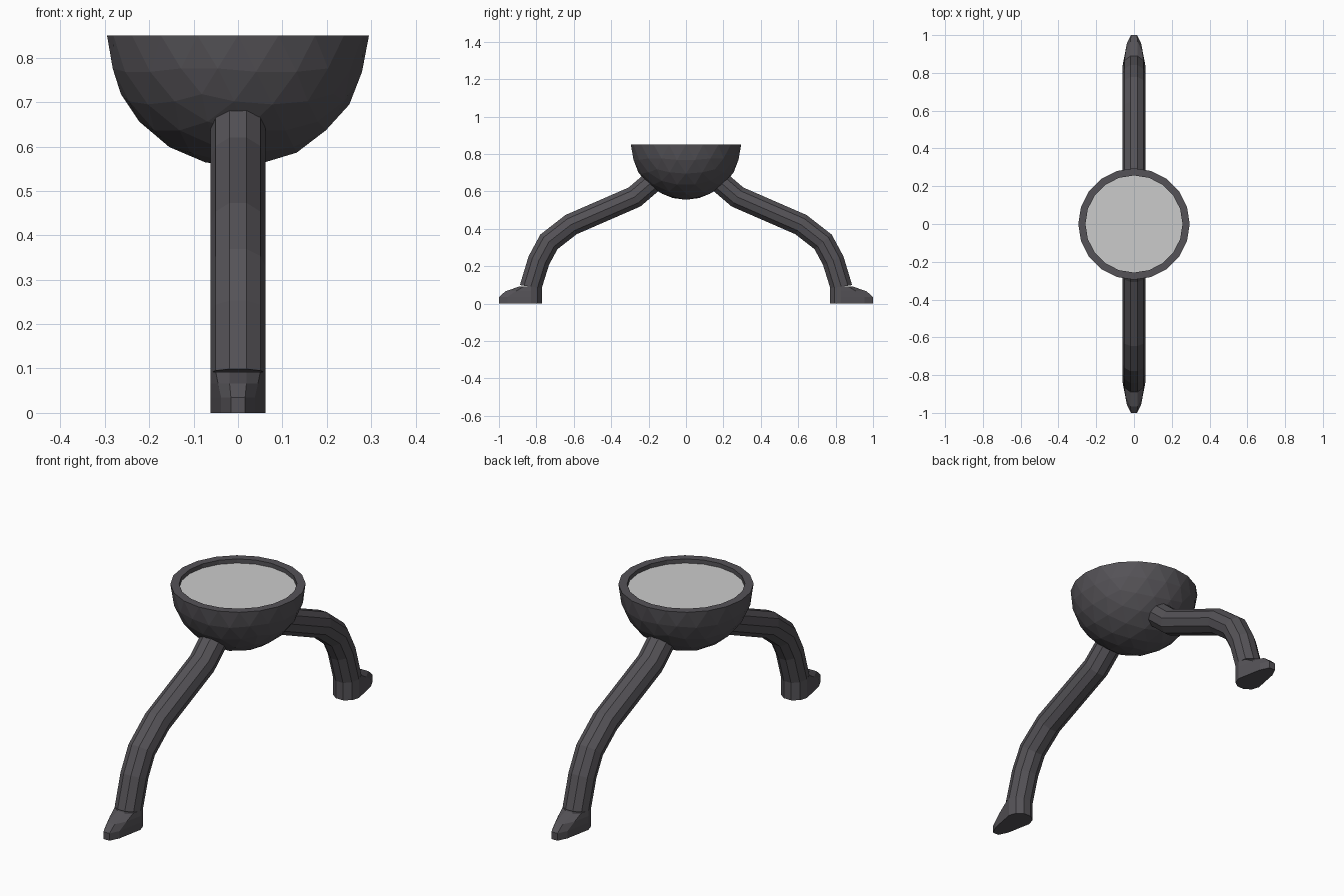
import bpy, bmesh, math
from mathutils import Vector

if "Cube" in bpy.data.objects:
    bpy.data.objects.remove(bpy.data.objects["Cube"])

DARK = bpy.data.materials.new("dark_metal")
DARK.diffuse_color = (0.09, 0.085, 0.095, 1)
DARK.use_nodes = True
DARK.node_tree.nodes["Principled BSDF"].inputs["Base Color"].default_value = DARK.diffuse_color


def add_object(name, bm, mat=None):
    bmesh.ops.recalc_face_normals(bm, faces=bm.faces)
    mesh = bpy.data.meshes.new(name)
    bm.to_mesh(mesh)
    bm.free()
    obj = bpy.data.objects.new(name, mesh)
    bpy.context.collection.objects.link(obj)
    if mat:
        mesh.materials.append(mat)


def loft(name, rings, side):
    """Skin a list of rings and cap both ends; side flips y."""
    bm = bmesh.new()
    loops = [[bm.verts.new((x, y * side, z)) for x, y, z in r] for r in rings]
    for a, b in zip(loops, loops[1:]):
        n = len(a)
        for i in range(n):
            j = (i + 1) % n
            bm.faces.new((a[i], a[j], b[j], b[i]))
    bm.faces.new(loops[0])
    bm.faces.new(loops[-1])
    add_object(name, bm, DARK)


# Bowl: lower half of a faceted ball with a stepped rim
TOP, R = 0.85, 0.295
bm = bmesh.new()
bmesh.ops.create_icosphere(bm, subdivisions=3, radius=R)
bmesh.ops.delete(bm, geom=[v for v in bm.verts if v.co.z > 0.01], context='VERTS')
bmesh.ops.translate(bm, verts=bm.verts, vec=(0, 0, TOP))
edges = [e for e in bm.edges if e.is_boundary]
top = bmesh.ops.contextual_create(bm, geom=edges)["faces"][0]
bmesh.ops.inset_region(bm, faces=[top], thickness=0.038)
floor = bmesh.ops.extrude_discrete_faces(bm, faces=[top])["faces"][0]
bmesh.ops.translate(bm, verts=floor.verts, vec=(0, 0, -0.02))
disc_points = [v.co.copy() for v in floor.verts]
bmesh.ops.delete(bm, geom=[floor], context='FACES_ONLY')
add_object("bowl", bm, DARK)

# Pale disc closing the bowl
bm = bmesh.new()
face = bm.faces.new([bm.verts.new(p) for p in disc_points])
add_object("disc", bm)

# Leg: ten-sided tube with mitred bends, path as (y, z)
N, LR = 10, 0.062
path = [Vector(p) for p in ((0.17, 0.66), (0.275, 0.57), (0.615, 0.422),
                            (0.733, 0.33), (0.787, 0.23), (0.83, 0.09))]
angles = [i * math.tau / N for i in range(N)]
leg_rings = []
for i, p in enumerate(path):
    before = (p - path[i - 1]).normalized() if i else (path[1] - p).normalized()
    after = (path[i + 1] - p).normalized() if i < len(path) - 1 else Vector((0, -1))
    tangent = (before + after).normalized()
    stretch = 1 / tangent.dot(before) if i < len(path) - 1 else 1
    out = Vector((-tangent.y, tangent.x)) * LR * stretch
    leg_rings.append([(LR * math.cos(a), p.x + out.x * math.sin(a),
                       p.y + out.y * math.sin(a)) for a in angles])


# Foot: the same ten-sided section with its front half drawn out to a toe
def foot_ring(z, mid, tip):
    ring = []
    for a in angles:
        x, y = LR * math.cos(a), 0.83 + LR * math.sin(a)
        if math.sin(a) > 0.9:
            x, y = math.copysign(tip[0], x), tip[1]
        elif math.sin(a) > 0.1:
            x, y = math.copysign(mid[0], x), mid[1]
        ring.append((x, y, z))
    return ring


foot_rings = [foot_ring(0.092, (0.05, 0.866), (0.019, 0.889)),
              foot_ring(0.066, (0.045, 0.91), (0.019, 0.965)),
              foot_ring(0.035, (0.038, 0.955), (0.016, 1.0)),
              foot_ring(0.0, (0.038, 0.955), (0.016, 1.0))]

for label, side in (("back", 1), ("front", -1)):
    loft(label + "_leg", leg_rings, side)
    loft(label + "_foot", foot_rings, side)
